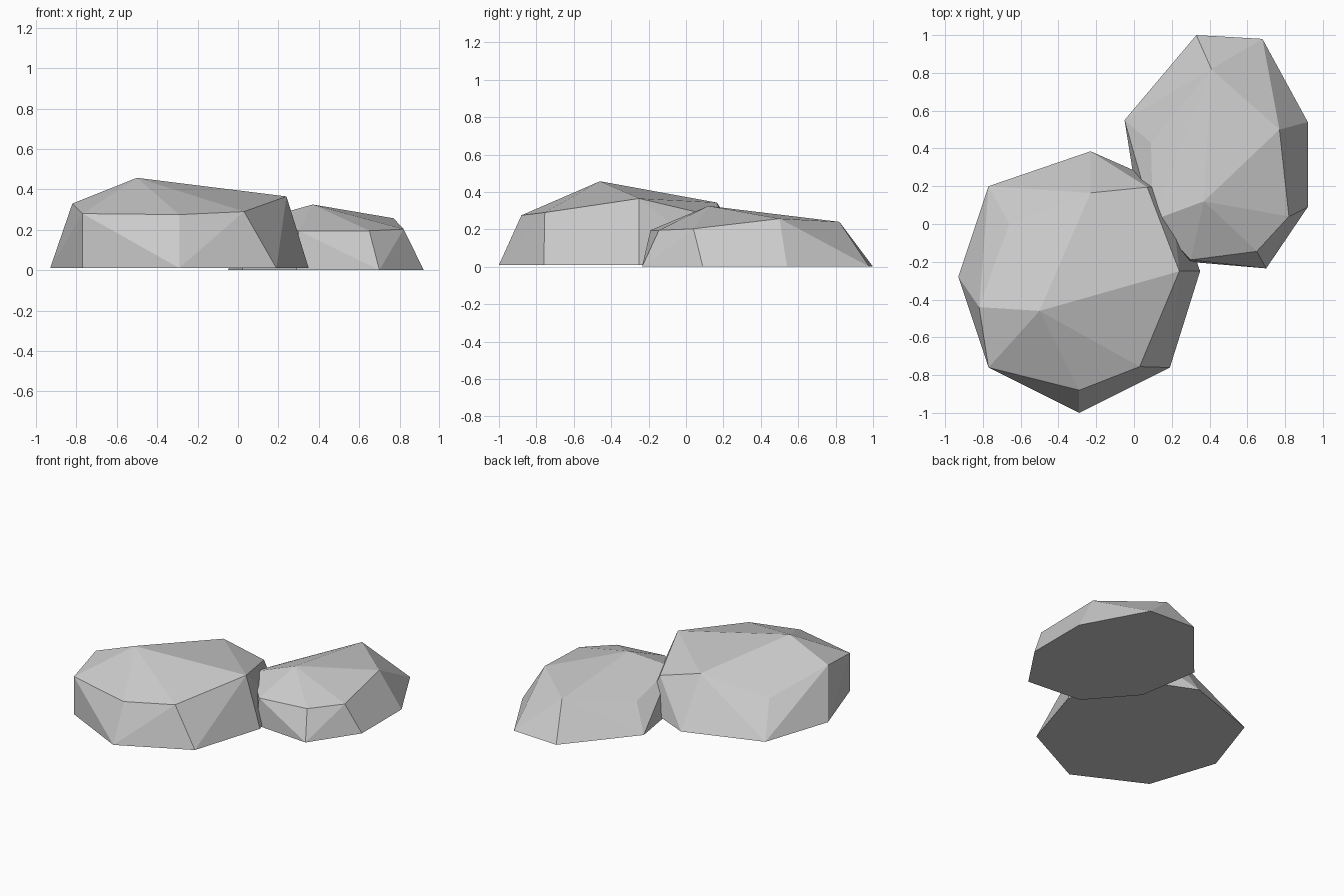
import bpy
import bmesh
from math import radians

default_cube = bpy.data.objects.get("Cube")
if default_cube:
    bpy.data.objects.remove(default_cube, do_unlink=True)

# Plain stone colour
stone = bpy.data.materials.new("stone_grey")
stone.use_nodes = True
stone.diffuse_color = (0.6, 0.6, 0.6, 1)
stone.node_tree.nodes["Principled BSDF"].inputs["Base Color"].default_value = (0.6, 0.6, 0.6, 1)


def make_rock(name, ground_z, base, crown):
    """Faceted boulder: hull around a flat ground outline and crown corners."""
    bm = bmesh.new()
    for x, y in base:
        bm.verts.new((x, y, ground_z))
    for corner in crown:
        bm.verts.new(corner)
    hull = bmesh.ops.convex_hull(bm, input=bm.verts[:])
    loose = {v for v in hull["geom_interior"] + hull["geom_unused"]
             if isinstance(v, bmesh.types.BMVert)}
    bmesh.ops.delete(bm, geom=list(loose), context="VERTS")
    # Merge nearly level triangles into broad facets
    bmesh.ops.dissolve_limit(bm, angle_limit=radians(6),
                             verts=bm.verts[:], edges=bm.edges[:])
    bmesh.ops.recalc_face_normals(bm, faces=bm.faces[:])
    mesh = bpy.data.meshes.new(name)
    bm.to_mesh(mesh)
    bm.free()
    mesh.materials.append(stone)
    rock = bpy.data.objects.new(name, mesh)
    bpy.context.collection.objects.link(rock)
    return rock


# Large front boulder
make_rock(
    "large_rock", 0.01,
    base=[(-0.93, -0.28), (-0.77, -0.76), (-0.29, -1.0), (0.19, -0.76),
          (0.35, -0.25), (0.19, 0.2), (-0.23, 0.385), (-0.77, 0.2)],
    crown=[(-0.82, -0.44, 0.33), (-0.77, -0.76, 0.28), (-0.29, -0.88, 0.275),
           (0.03, -0.755, 0.29), (0.24, -0.25, 0.365), (0.07, 0.195, 0.26),
           (-0.23, 0.165, 0.343), (-0.66, 0.0, 0.215), (-0.5, -0.46, 0.457)])

# Smaller boulder behind it
make_rock(
    "small_rock", 0.0,
    base=[(0.33, 1.0), (0.68, 0.98), (0.92, 0.54), (0.92, 0.09),
          (0.7, -0.235), (0.29, -0.2), (0.02, 0.11), (-0.05, 0.55)],
    crown=[(0.41, 0.82, 0.24), (0.65, 0.71, 0.17), (0.77, 0.5, 0.257),
           (0.82, 0.04, 0.203), (0.65, -0.145, 0.195), (0.3, -0.19, 0.195),
           (0.1, 0.02, 0.25), (0.09, 0.43, 0.16), (0.37, 0.12, 0.325)])
